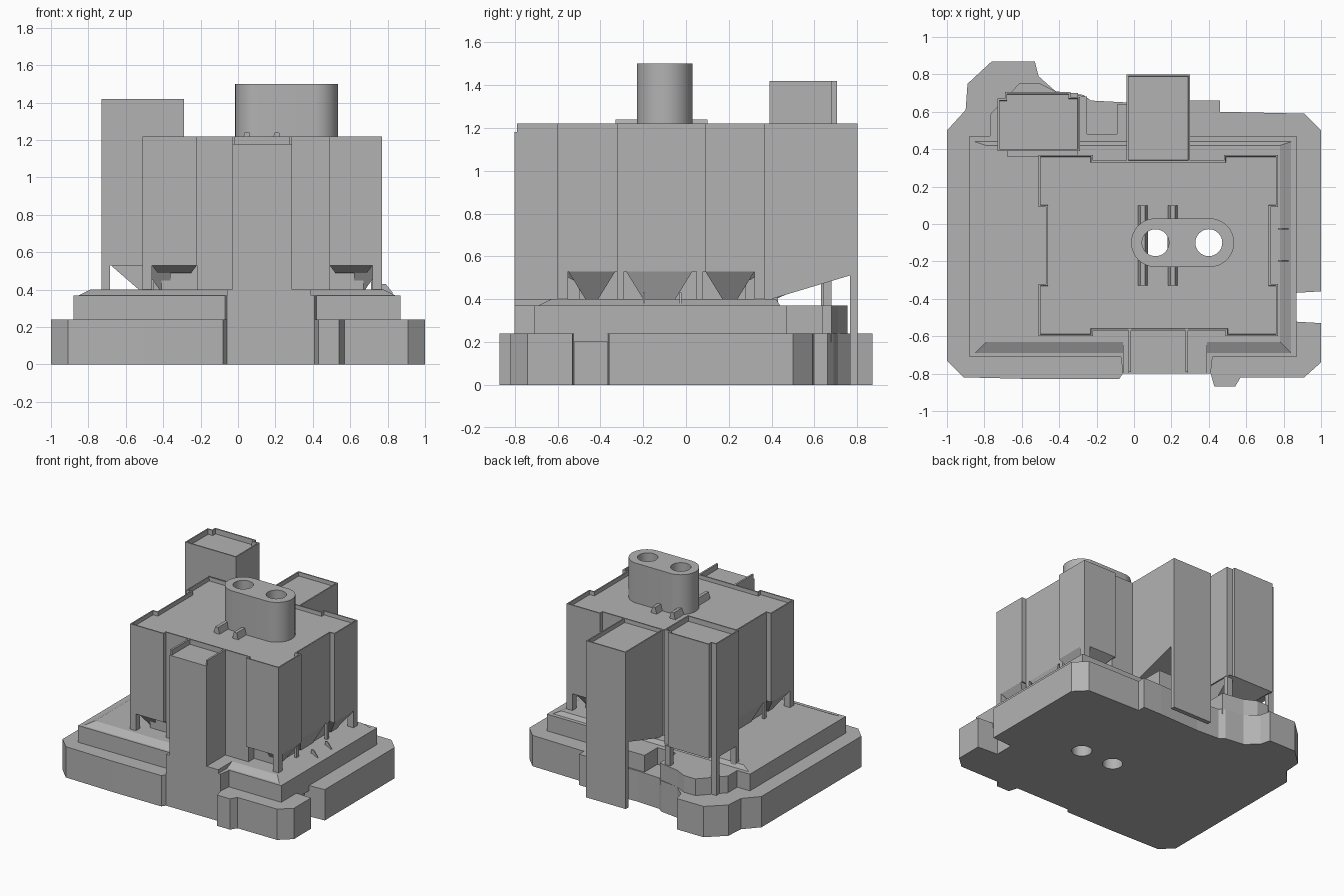
import bpy, bmesh

if "Cube" in bpy.data.objects:
    bpy.data.objects.remove(bpy.data.objects["Cube"])

GREY = (0.45, 0.45, 0.45, 1)
grey = bpy.data.materials.new("plain grey")
grey.use_nodes = True
grey.diffuse_color = GREY
grey.node_tree.nodes["Principled BSDF"].inputs["Base Color"].default_value = GREY


def solid(name, low, z0, z1, high=None, rim=0, drop=0.03):
    """Loft a plan outline upward; z0 may be a slope rule, rim sinks a roof behind a parapet."""
    bm = bmesh.new()
    floor = z0 if callable(z0) else lambda x, y: z0
    a = [bm.verts.new((x, y, floor(x, y))) for x, y in low]
    b = [bm.verts.new((x, y, z1)) for x, y in high or low]
    bm.faces.new(a)
    roof = bm.faces.new(b)
    for i in range(len(a)):
        j = (i + 1) % len(a)
        bm.faces.new((a[i], a[j], b[j], b[i]))
    bmesh.ops.recalc_face_normals(bm, faces=bm.faces)
    if rim:
        for d in (0, -drop):
            bmesh.ops.inset_region(bm, faces=[roof], thickness=rim if not d else 0.002)
            bmesh.ops.translate(bm, verts=roof.verts, vec=(0, 0, d))
    mesh = bpy.data.meshes.new(name)
    bm.to_mesh(mesh)
    bm.free()
    mesh.materials.append(grey)
    ob = bpy.data.objects.new(name, mesh)
    bpy.context.collection.objects.link(ob)
    return ob


def rect(x0, x1, y0, y1):
    return [(x0, y0), (x1, y0), (x1, y1), (x0, y1)]


def box(name, x0, x1, y0, y1, z0, z1, **kw):
    return solid(name, rect(x0, x1, y0, y1), z0, z1, **kw)


# ground podium
podium = solid("podium", [
    (-1, .5), (-.9, .61), (-.89, .75), (-.76, .87), (-.53, .87), (-.51, .79),
    (-.42, .71), (-.27, .69), (-.23, .66), (-.04, .65), (.3, .66), (.46, .66),
    (.46, .6), (.91, .59), (1, .5), (1, -.36), (.83, -.37), (.83, -.52),
    (1, -.53), (1, -.74), (.91, -.82), (.57, -.82), (.54, -.87), (.43, -.87),
    (.41, -.8), (-.06, -.8), (-.08, -.83), (-.5, -.83), (-.91, -.82), (-1, -.73)], 0, .24)

# second tier and the thin chamfered plinth on it
tier = solid("upper_tier", [
    (-.88, .47), (-.77, .47), (-.77, .585), (-.61, .755), (-.51, .755), (-.42, .71),
    (-.25, .68), (-.25, .48), (-.09, .48), (-.09, .64), (.3, .64), (.3, .47),
    (.87, .47), (.87, -.71), (.42, -.71), (.41, -.8), (-.06, -.8), (-.07, -.71),
    (-.88, -.71)], .2, .37)
plinth = solid("plinth", rect(-.85, .84, -.69, .44), .37, .4, high=rect(-.79, .78, -.63, .42))
entrance = box("front_entrance_block", -.06, .39, -.8, -.6, .2, .4)

# main hall: shell with parapet, recessed core below it
shell = solid("main_hall", [
    (-.51, .37), (-.22, .37), (-.22, .34), (.48, .34), (.48, .37), (.77, .37),
    (.77, .09), (.73, .09), (.73, -.32), (.77, -.32), (.77, -.6), (.49, -.6),
    (.49, -.57), (-.22, -.57), (-.22, -.6), (-.51, -.6), (-.51, -.32),
    (-.47, -.32), (-.47, .09), (-.51, .09)], .53, 1.22, rim=.014)
core = box("recessed_core", -.41, .67, -.5, .28, .37, .55)
bay = box("centre_bay", -.22, .49, -.57, .34, .37, .55)

# posts at the corners and along both flanks
for x in (-.51, .72):
    for y in (-.6, .32):
        box("corner_post", x, x + .05, y, y + .05, .37, .54)
for x in (-.47, .71):
    for y in (-.32, .05):
        box("flank_post", x, x + .02, y, y + .03, .37, .54)

# tapering soffits under the flanks and the front and back corners
for out, inn in ((.77, .67), (-.51, -.41)):
    for y0, y1, cut in ((-.55, -.33, 0), (-.28, .03, .04), (.09, .32, 0)):
        s = 1 if out > 0 else -1
        wall, back = sorted((out - s * cut, inn - s * .05))
        near, far = sorted((inn + s * .01, inn - s * .05))
        solid("flank_soffit", rect(near, far, y0 + .08, y1 - .08), .4, .53,
              high=rect(wall, back, y0, y1))
for x0, x1 in ((-.46, -.22), (.49, .72)):
    solid("front_soffit", rect(x0 + .03, x1 - .03, -.53, -.45), .49, .53,
          high=rect(x0, x1, -.6, -.45))
    solid("back_soffit", rect(x0 + .03, x1 - .03, .2, .3), .49, .53,
          high=rect(x0, x1, .2, .37))

# front annex: open roof edge, cheek parapets
box("front_annex", -.03, .29, -.8, -.56, 0, 1.18)
for x in (-.03, .276):
    box("front_annex_parapet", x, x + .014, -.79, -.56, 1.17, 1.22)

# back annex with sloping underside, end wall reaching the ground
solid("back_annex", rect(-.04, .3, .33, .8), lambda x, y: .38 + .3 * (y - .33), 1.22, rim=.014)
box("back_annex_end_wall", -.04, .3, .765, .8, 0, .6)

# back tower on legs with a hopper under it
solid("tower", [
    (-.73, .39), (-.29, .39), (-.29, .68), (-.34, .68), (-.34, .705), (-.69, .705),
    (-.69, .67), (-.73, .67)], .53, 1.42, rim=.014, drop=.04)
solid("tower_hopper", rect(-.53, -.36, .36, .42), .4, .53, high=rect(-.68, -.3, .36, .7))
for x, y in ((-.73, .39), (-.73, .63), (-.34, .64), (-.34, .39)):
    box("tower_leg", x, x + .045, y, y + .04, .24, .54)

# small fins beside the hall
for y in (-.2, -.03):
    solid("side_fin", rect(.77, .83, y, y + .008), .38, .43, high=rect(.77, .79, y, y + .008))

# roof rails and twin-flue stack
for x in (.02, .18):
    solid("roof_rail", rect(x, x + .055, -.33, .1), 1.18, 1.24,
          high=rect(x + .015, x + .04, -.33, .1))
bpy.ops.mesh.primitive_cylinder_add(vertices=64, radius=.13, depth=.33, location=(0, 0, 0))
stack = bpy.context.object
stack.name = "twin_flue_stack"
for v in stack.data.vertices:
    v.co.x += .145 if v.co.x > 0 else -.145
stack.location = (.26, -.1, 1.335)
stack.data.materials.append(grey)

# flue shafts run through everything down to the ground
for x in (.115, .4):
    bpy.ops.mesh.primitive_cylinder_add(vertices=32, radius=.072, depth=4, location=(x, -.1, 0))
    cutter = bpy.context.object
    cutter.name = "flue_cutter"
    cutter.hide_render = True
    for ob in (podium, tier, plinth, core, bay, shell, stack):
        mod = ob.modifiers.new("flue", "BOOLEAN")
        mod.operation, mod.object, mod.solver = "DIFFERENCE", cutter, "EXACT"
        bpy.context.view_layer.objects.active = ob
        bpy.ops.object.modifier_apply(modifier=mod.name)
    bpy.data.objects.remove(cutter)

for rail in [o for o in bpy.data.objects if o.name.startswith("roof_rail")]:
    rail.select_set(False)
bpy.ops.object.select_all(action="DESELECT")
stack.select_set(True)
bpy.context.view_layer.objects.active = stack
bpy.ops.object.shade_smooth_by_angle()
